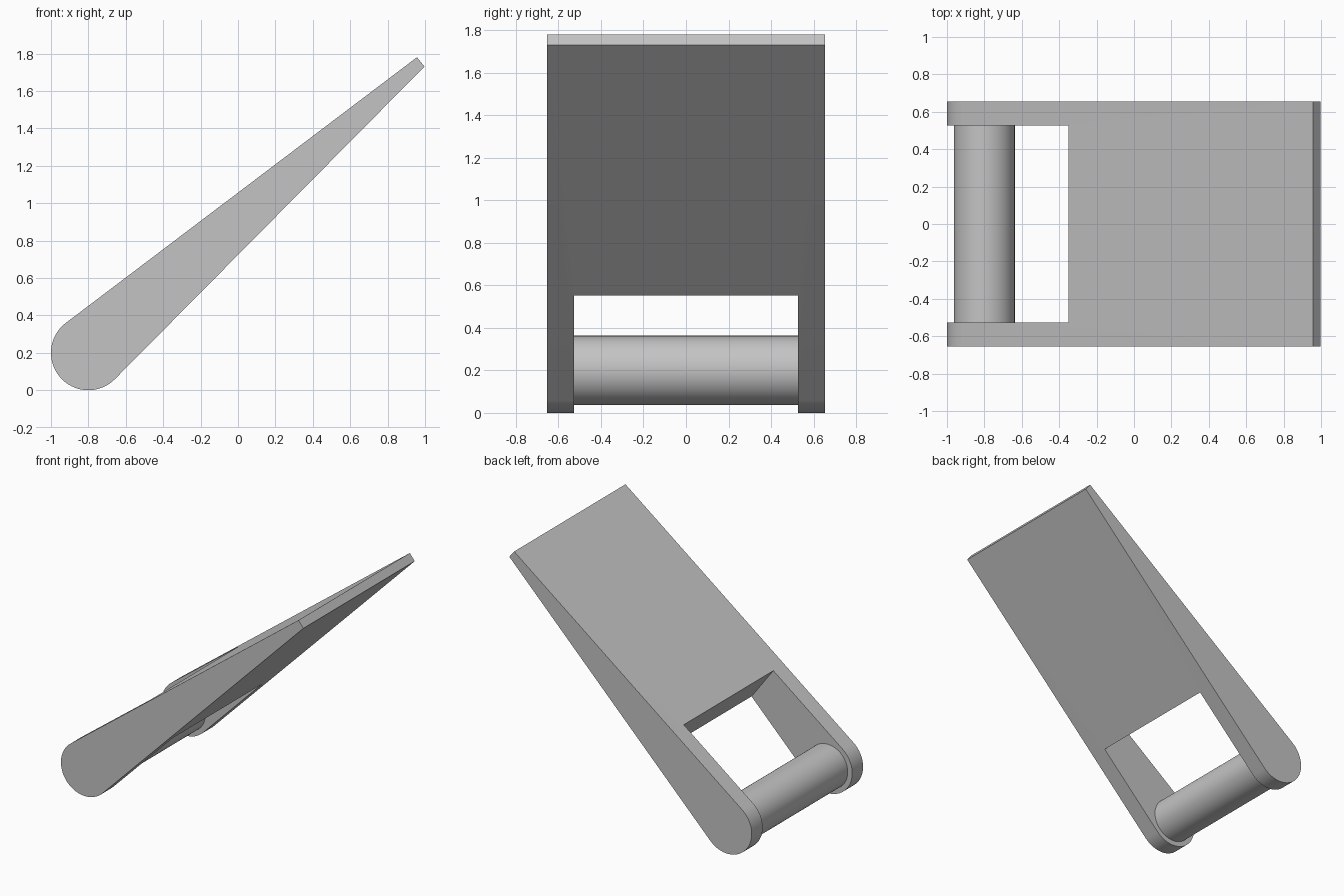
import bpy, bmesh
from math import cos, sin, radians
from mathutils import Vector

cube = bpy.data.objects.get("Cube")
if cube:
    bpy.data.objects.remove(cube, do_unlink=True)

grey = bpy.data.materials.new("plain grey")
grey.use_nodes = True
colour = (0.55, 0.55, 0.55, 1)
grey.diffuse_color = colour
grey.node_tree.nodes["Principled BSDF"].inputs["Base Color"].default_value = colour


def extrude_profile(name, points, half_width):
    """Solid made from an x-z outline, centred on y = 0."""
    bm = bmesh.new()
    face = bm.faces.new([bm.verts.new((x, -half_width, z)) for x, z in points])
    out = bmesh.ops.extrude_face_region(bm, geom=[face])
    new_verts = [v for v in out["geom"] if isinstance(v, bmesh.types.BMVert)]
    bmesh.ops.translate(bm, verts=new_verts, vec=(0, 2 * half_width, 0))
    bmesh.ops.recalc_face_normals(bm, faces=bm.faces)
    mesh = bpy.data.meshes.new(name)
    bm.to_mesh(mesh)
    bm.free()
    mesh.materials.append(grey)
    obj = bpy.data.objects.new(name, mesh)
    bpy.context.collection.objects.link(obj)
    return obj


def arc(centre, radius, start, end, steps):
    angles = [radians(start + (end - start) * i / steps) for i in range(steps + 1)]
    return [(centre[0] + radius * cos(a), centre[1] + radius * sin(a)) for a in angles]


def select_only(obj):
    bpy.ops.object.select_all(action="DESELECT")
    obj.select_set(True)
    bpy.context.view_layer.objects.active = obj


pivot = (-0.8, 0.2)

# Tapered wedge with a rounded heavy end
outline = arc(pivot, 0.2, 127, 315.3, 40) + [(0.997, 1.73), (0.957, 1.78)]
body = extrude_profile("wedge_body", outline, 0.655)

# Open slot in the heavy end, its wall square to the top slope
edge = Vector((-0.35, 0.79))
down = Vector((0.6, -0.8))
back = Vector((-0.8, -0.6)) * 1.2
high, low = edge - down * 0.6, edge + down * 0.6
cutter = extrude_profile("slot_cutter", [high, low, low + back, high + back], 0.527)
cutter.hide_render = True
slot = body.modifiers.new("slot", "BOOLEAN")
slot.operation = "DIFFERENCE"
slot.solver = "EXACT"
slot.object = cutter
select_only(body)
bpy.ops.object.modifier_apply(modifier=slot.name)
bpy.data.objects.remove(cutter, do_unlink=True)

# Round bar between the two cheeks
bar = extrude_profile("cross_bar", arc(pivot, 0.163, 0, 354.375, 63), 0.56)

for obj in (body, bar):
    select_only(obj)
    bpy.ops.object.shade_smooth_by_angle(angle=radians(25))
